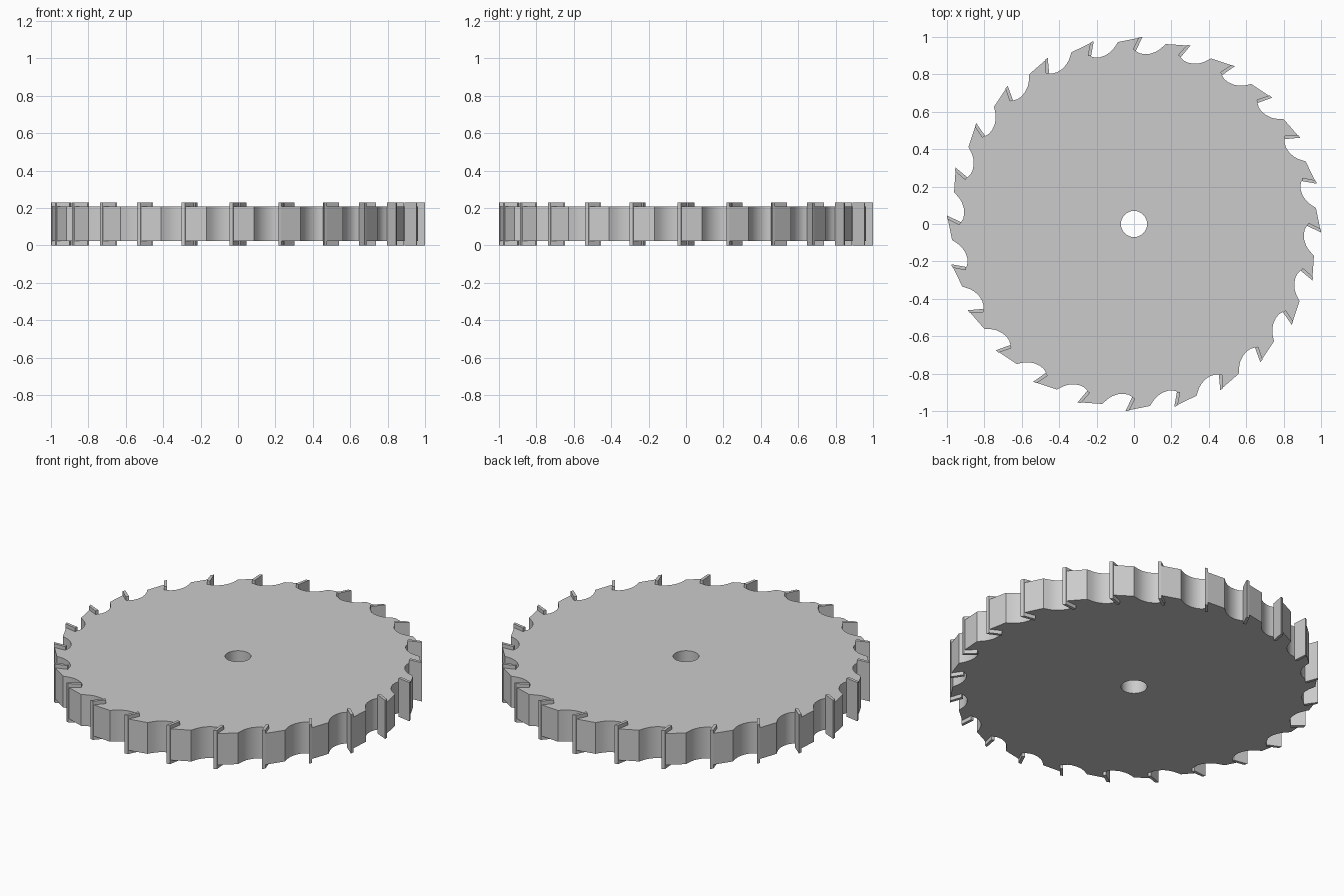
import bpy, bmesh
from math import pi, sin, cos, radians
from mathutils import Vector, Matrix

if "Cube" in bpy.data.objects:
    bpy.data.objects.remove(bpy.data.objects["Cube"])

TEETH = 24
HEIGHT = 0.23            # overall height, set by the cutting tips
BODY_Z = (0.022, 0.208)  # plate bottom and top
HOLE_R = 0.07

# One tooth at the +y side: seat, then gullet, up to the back of the next tooth
TOOTH = [(0.036, 0.997), (0.003, 0.929), (0.012, 0.923), (0.03, 0.913),
         (0.053, 0.908), (0.085, 0.910), (0.115, 0.920), (0.135, 0.932),
         (0.152, 0.946), (0.169, 0.962)]
# Cutting tip outline: point, base front, base back, top back
TIP = [(0.045, 1.0), (0.010, 0.925), (-0.006, 0.933), (0.026, 0.998)]


def rotated(points, k):
    rot = Matrix.Rotation(-2 * pi * k / TEETH, 2)
    return [rot @ Vector(p) for p in points]


def finish(bm, name):
    bmesh.ops.recalc_face_normals(bm, faces=bm.faces)
    mesh = bpy.data.meshes.new(name)
    bm.to_mesh(mesh)
    bm.free()
    obj = bpy.data.objects.new(name, mesh)
    bpy.context.collection.objects.link(obj)
    bpy.ops.object.select_all(action='DESELECT')
    obj.select_set(True)
    bpy.context.view_layer.objects.active = obj
    bpy.ops.object.shade_smooth_by_angle(angle=radians(30))
    return obj


def loop_edges(bm, points, z):
    verts = [bm.verts.new((p[0], p[1], z)) for p in points]
    return [bm.edges.new((v, verts[(i + 1) % len(verts)]))
            for i, v in enumerate(verts)]


def extrude_up(bm, height):
    ext = bmesh.ops.extrude_face_region(bm, geom=bm.faces[:], use_keep_orig=True)
    moved = [g for g in ext['geom'] if isinstance(g, bmesh.types.BMVert)]
    bmesh.ops.translate(bm, verts=moved, vec=(0, 0, height))


# Blade plate: toothed outline with a round arbor hole
bm = bmesh.new()
outline = [p for k in range(TEETH) for p in rotated(TOOTH, k)]
hole = [(HOLE_R * cos(2 * pi * i / 48), HOLE_R * sin(2 * pi * i / 48))
        for i in range(48)]
edges = loop_edges(bm, outline, BODY_Z[0]) + loop_edges(bm, hole, BODY_Z[0])
bmesh.ops.triangle_fill(bm, edges=edges, use_beauty=True, normal=(0, 0, 1))
extrude_up(bm, BODY_Z[1] - BODY_Z[0])
finish(bm, "blade_plate")

# Cutting tips: thin plates on the tooth faces, a little wider than the blade
bm = bmesh.new()
for k in range(TEETH):
    bm.faces.new([bm.verts.new((p.x, p.y, 0)) for p in rotated(TIP, k)])
extrude_up(bm, HEIGHT)
finish(bm, "cutting_tips")
